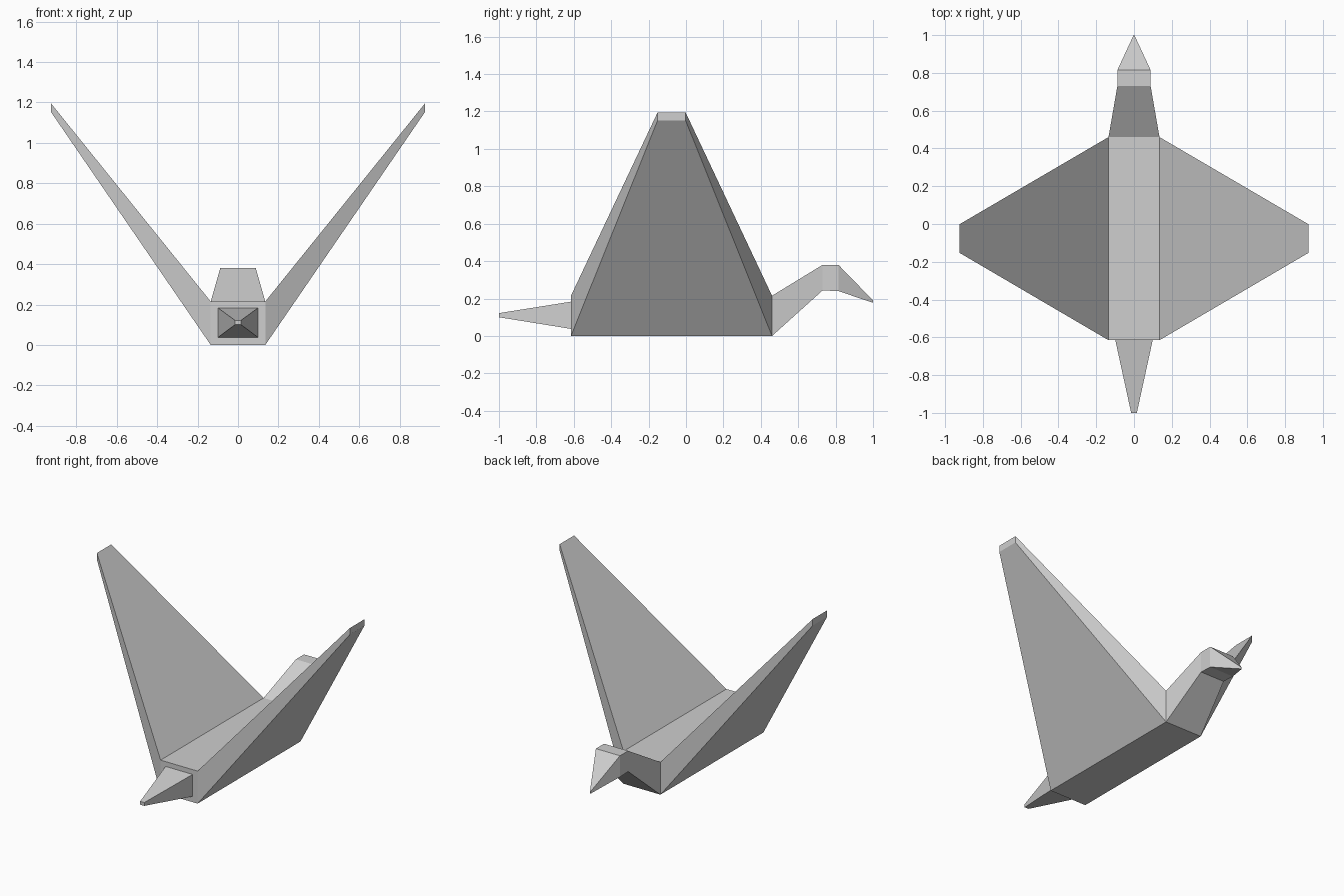
import bpy
import bmesh

old = bpy.data.objects.get("Cube")
if old:
    bpy.data.objects.remove(old, do_unlink=True)

# Single light grey material
GREY = (0.62, 0.62, 0.62, 1.0)
grey = bpy.data.materials.new("light grey")
grey.use_nodes = True
grey.diffuse_color = GREY
grey.node_tree.nodes["Principled BSDF"].inputs["Base Color"].default_value = GREY


def loft(name, rings, cap_start=True):
    """Skin a chain of four-cornered rings into a flat-faced part."""
    bm = bmesh.new()
    loops = [[bm.verts.new(p) for p in ring] for ring in rings]
    for a, b in zip(loops, loops[1:]):
        for i in range(4):
            j = (i + 1) % 4
            bm.faces.new((a[i], a[j], b[j], b[i]))
    if cap_start:
        bm.faces.new(loops[0])
    bm.faces.new(loops[-1])
    bmesh.ops.recalc_face_normals(bm, faces=bm.faces)
    mesh = bpy.data.meshes.new(name)
    bm.to_mesh(mesh)
    bm.free()
    mesh.materials.append(grey)
    obj = bpy.data.objects.new(name, mesh)
    bpy.context.collection.objects.link(obj)
    return obj


def cross(y, half_width, z0, z1):
    """Rectangle across the body at depth y."""
    w = half_width
    return [(-w, y, z0), (w, y, z0), (w, y, z1), (-w, y, z1)]


def rib(x, y0, y1, z0, z1):
    """Upright rectangle along the body at side offset x."""
    return [(x, y0, z0), (x, y1, z0), (x, y1, z1), (x, y0, z1)]


# Body, bent neck, head and pointed beak
loft("body_neck_and_beak", [
    cross(-0.615, 0.135, 0.0, 0.215),
    cross(0.46, 0.135, 0.0, 0.215),
    cross(0.73, 0.088, 0.243, 0.38),
    cross(0.815, 0.088, 0.24, 0.38),
    cross(1.0, 0.002, 0.177, 0.19),
])

# Tapered tail, narrower than the body end
loft("tail", [
    cross(-0.61, 0.10, 0.037, 0.184),
    cross(-1.0, 0.015, 0.10, 0.122),
])

# Raised wings growing from the body sides
for side, name in ((1, "left_wing"), (-1, "right_wing")):
    loft(name, [
        rib(side * 0.135, -0.615, 0.46, 0.0, 0.215),
        rib(side * 0.925, -0.152, -0.002, 1.152, 1.195),
    ], cap_start=False)
